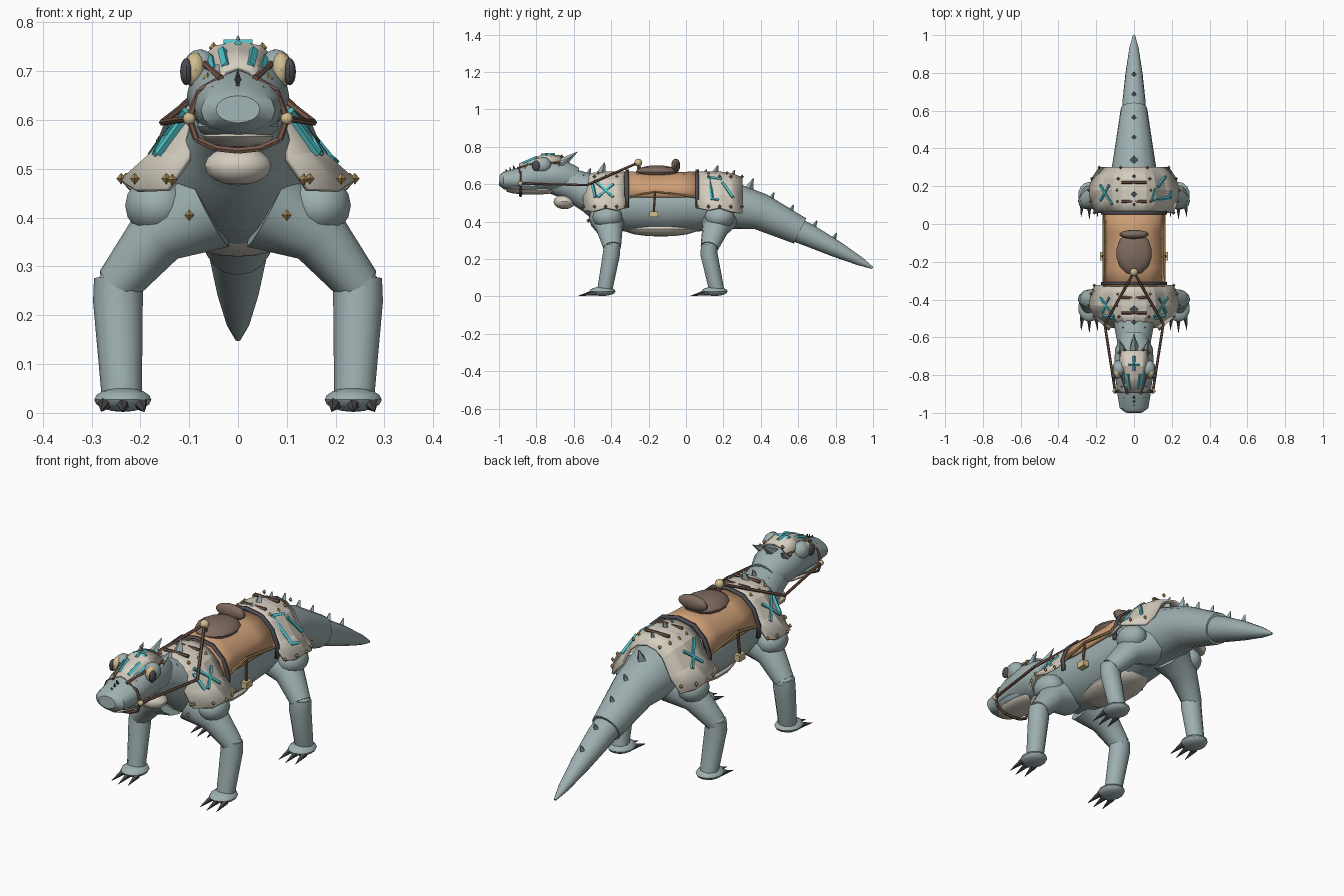
import bpy, bmesh, math
from mathutils import Vector, Matrix

if "Cube" in bpy.data.objects:
    bpy.data.objects.remove(bpy.data.objects["Cube"])


def material(name, r, g, b):
    m = bpy.data.materials.new(name)
    m.use_nodes = True
    m.diffuse_color = (r, g, b, 1)
    m.node_tree.nodes["Principled BSDF"].inputs["Base Color"].default_value = (r, g, b, 1)
    return m


HIDE = material("grey hide", .34, .43, .435)
CREAM = material("cream plate", .66, .61, .52)
TAN = material("tan leather", .61, .34, .18)
BROWN = material("seat brown", .21, .145, .115)
STRAP = material("brown strap", .19, .10, .07)
CYAN = material("cyan rune", .08, .56, .61)
GOLD = material("pale gold", .64, .52, .28)
BRONZE = material("bronze stud", .42, .28, .10)
DARK = material("dark claw", .075, .075, .085)
Y, Z = Vector((0, 1, 0)), Vector((0, 0, 1))


def finish(bm, name, mat, solid=0, angle=35):
    bmesh.ops.recalc_face_normals(bm, faces=bm.faces)
    for f in bm.faces:
        f.smooth = True
    for e in bm.edges:
        e.smooth = e.calc_face_angle(0) < math.radians(angle)
    me = bpy.data.meshes.new(name)
    bm.to_mesh(me)
    bm.free()
    me.materials.append(mat)
    ob = bpy.data.objects.new(name, me)
    bpy.context.collection.objects.link(ob)
    if solid:
        mod = ob.modifiers.new("thickness", "SOLIDIFY")
        mod.thickness, mod.offset = solid, 0


def loft(bm, stations, n=16, ref=Z):
    """Skin of elliptical rings; stations are (x, y, z, side radius, other radius)."""
    pts = [Vector(s[:3]) for s in stations]
    rings = []
    for i, s in enumerate(stations):
        t = (pts[min(i + 1, len(pts) - 1)] - pts[max(i - 1, 0)]).normalized()
        a = t.cross(ref).normalized()
        b = a.cross(t)
        rings.append([bm.verts.new(pts[i] + a * s[3] * math.cos(k * math.tau / n)
                                   + b * s[4] * math.sin(k * math.tau / n)) for k in range(n)])
    for p, q in zip(rings, rings[1:]):
        for k in range(n):
            bm.faces.new((p[k], p[k - 1], q[k - 1], q[k]))
    bm.faces.new(rings[0])
    bm.faces.new(rings[-1])


def rod(bm, p, q, r, r2=None, n=6):
    d = (Vector(q) - Vector(p)).normalized()
    r2 = r if r2 is None else r2
    loft(bm, [(*p, r, r), (*q, r2, r2)], n, Y if abs(d.z) > .8 else Z)


def ball(bm, c, r, u=14, v=8):
    m = Matrix.Translation(c) @ Matrix.Diagonal((*r, 1))
    bmesh.ops.create_uvsphere(bm, u_segments=u, v_segments=v, radius=1, matrix=m)


def arch(bm, rows, half, jag=0):
    """Saddle-shaped sheet; rows are (y, width scale, height shift)."""
    prof = [(-x, z) for x, z in half[:0:-1]] + half
    grid = []
    for i, (y, sx, dz) in enumerate(rows):
        grid.append([bm.verts.new((x * sx, y, z + dz - (jag * (i % 2) if j in (0, len(prof) - 1) else 0)))
                     for j, (x, z) in enumerate(prof)])
    for p, q in zip(grid, grid[1:]):
        for k in range(len(prof) - 1):
            bm.faces.new((p[k], p[k + 1], q[k + 1], q[k]))


# body, neck and first half of the tail
bm = bmesh.new()
loft(bm, [(0, y, z, a, b) for y, z, a, b in (
    (-.72, .62, .07, .07), (-.62, .60, .09, .085), (-.50, .545, .112, .105),
    (-.42, .50, .145, .135), (-.3, .49, .155, .147), (-.1, .485, .155, .15),
    (.1, .49, .15, .14), (.25, .485, .125, .125), (.4, .452, .102, .098), (.61, .35, .07, .075))])
finish(bm, "body", HIDE)
bm = bmesh.new()
loft(bm, [(0, .57, .365, .064, .066), (0, .66, .325, .06, .06), (0, .8, .255, .045, .045),
          (0, .93, .188, .025, .024), (0, .998, .152, .006, .006)])
finish(bm, "tail_tip", HIDE)

# head
bm = bmesh.new()
loft(bm, [(0, y, z, a, b) for y, z, a, b in (
    (-.998, .622, .045, .028), (-.975, .62, .076, .047), (-.9, .622, .088, .063),
    (-.83, .64, .097, .083), (-.75, .65, .105, .092), (-.66, .64, .1, .088), (-.59, .62, .07, .07))])
finish(bm, "head", HIDE)
bm = bmesh.new()
ball(bm, (0, -.84, .587), (.086, .14, .03))
finish(bm, "lower_jaw", HIDE)
bm = bmesh.new()
ball(bm, (0, -.82, .566), (.074, .145, .022))
ball(bm, (0, -.65, .506), (.07, .058, .04))
ball(bm, (0, -.135, .36), (.11, .2, .04))
finish(bm, "throat_and_belly", CREAM)

# eyes
sockets, irises, pupils = bmesh.new(), bmesh.new(), bmesh.new()
for s in (1, -1):
    ball(sockets, (s * .078, -.765, .703), (.036, .045, .042))
    ball(irises, (s * .088, -.785, .703), (.023, .034, .036))
    ball(pupils, (s * .106, -.802, .699), (.013, .022, .028))
finish(sockets, "eye_sockets", HIDE)
finish(irises, "irises", GOLD)
finish(pupils, "pupils", DARK)

# horns and back spikes
bm = bmesh.new()
for s in (1, -1):
    rod(bm, (s * .055, -.69, .69), (s * .075, -.615, .745), .026, .001, 5)
rod(bm, (0, -.68, .70), (0, -.58, .773), .034, .001, 5)
for y, z, h in ((-.53, .62, .065), (-.455, .63, .085), (.09, .635, .045), (.15, .63, .07),
                (.24, .605, .07), (.34, .57, .06), (.45, .50, .055), (.555, .445, .045),
                (.68, .365, .04), (.785, .30, .04)):
    rod(bm, (0, y - .012, z - .02), (0, y + .02, z + h), h * .4 + .008, .003, 4)
finish(bm, "horns_and_back_spikes", HIDE)

# legs, feet and claws
for s, side in ((1, "left"), (-1, "right")):
    for end, hip, knee, ankle in (("front", -.42, -.395, -.435), ("hind", .18, .125, .165)):
        bm = bmesh.new()
        ball(bm, (s * .165, hip, .425), (.068, .08, .062))
        loft(bm, [(s * .06, hip, .42, .09, .1), (s * .165, hip * .6 + knee * .4, .365, .064, .072),
                  (s * .247, knee, .262, .046, .048)], 12, Y)
        finish(bm, end + "_upper_leg_" + side, HIDE)
        bm = bmesh.new()
        ball(bm, (s * .245, knee, .262), (.047, .046, .035))
        loft(bm, [(s * .245, knee, .275, .05, .044), (s * .246, knee - .003, .23, .051, .046),
                  (s * .238, ankle, .03, .041, .04)], 12, Y)
        finish(bm, end + "_lower_leg_" + side, HIDE)
        bm = bmesh.new()
        ball(bm, (s * .236, ankle - .012, .027), (.06, .07, .025))
        finish(bm, end + "_foot_" + side, HIDE)
        bm = bmesh.new()
        for k in (-1, 0, 1):
            x, y = s * .236 + k * .036, ankle - .06 + abs(k) * .012
            rod(bm, (x, y, .02), (x + k * .008, y - .08, .003), .015, .001, 5)
        finish(bm, end + "_claws_" + side, DARK)

# armour over shoulders and hips
HALF = [(0, .662), (.065, .65), (.112, .62), (.165, .538), (.237, .474)]
FRONT = [(-.548, .6, -.016), (-.49, .88, -.006), (-.43, 1, 0), (-.37, .95, 0), (-.325, .87, 0)]
REAR = [(.06, .87, 0), (.12, .96, 0), (.18, 1, 0), (.24, .93, -.008), (.30, .76, -.03)]
for name, rows in (("shoulder_armour", FRONT), ("hip_armour", REAR)):
    bm = bmesh.new()
    arch(bm, rows, HALF, .012)
    finish(bm, name, CREAM, .012, 5)
bm = bmesh.new()
arch(bm, [(-.89, .55, -.05), (-.82, .75, -.02), (-.75, 1, 0), (-.67, .9, -.008)],
     [(0, .757), (.045, .748), (.075, .722)])
finish(bm, "head_plate", CREAM, .01, 5)


def on_armour(rows, y, z, s):
    sx = next((a[1] + (b[1] - a[1]) * (y - a[0]) / (b[0] - a[0])
               for a, b in zip(rows, rows[1:]) if a[0] <= y <= b[0]), .8)
    x = next((p[0] + (q[0] - p[0]) * (p[1] - z) / (p[1] - q[1])
              for p, q in zip(HALF, HALF[1:]) if q[1] <= z <= p[1]), .11)
    return (s * (x * sx + .009), y, z)


# glowing runes
bm = bmesh.new()
CROSS = [(-.07, .62, .03, .53), (.03, .60, -.05, .53)]
CORNER = [(-.05, .635, -.035, .52), (-.05, .635, .015, .625), (.02, .61, .075, .53), (-.04, .52, 0, .515)]
for rows, mid, s, bars in ((FRONT, -.42, 1, CROSS), (FRONT, -.42, -1, CROSS),
                           (REAR, .175, 1, CORNER), (REAR, .175, -1, CROSS)):
    for y1, z1, y2, z2 in bars:
        rod(bm, on_armour(rows, mid + y1, z1, s), on_armour(rows, mid + y2, z2, s), .009, n=4)
for s in (1, -1):
    rod(bm, on_armour(FRONT, -.5, .60, s), on_armour(FRONT, -.485, .53, s), .009, n=4)
    rod(bm, (s * .024, -.87, .71), (s * .032, -.795, .743), .01, n=4)
    rod(bm, (s * .05, -.845, .704), (s * .055, -.785, .728), .008, n=4)
rod(bm, (0, -.775, .757), (0, -.70, .758), .008, n=4)
rod(bm, (-.03, -.745, .757), (.03, -.745, .757), .008, n=4)
finish(bm, "runes", CYAN)

# saddle
bm = bmesh.new()
arch(bm, [(-.33, 1, .005), (-.23, .97, 0), (-.135, .97, 0), (-.04, .97, 0), (.06, 1, .005)],
     [(0, .657), (.08, .643), (.132, .598), (.157, .53)])
finish(bm, "saddle_cloth", TAN, .014)
bm = bmesh.new()
ball(bm, (0, -.155, .665), (.095, .115, .036))
ball(bm, (0, -.055, .70), (.078, .024, .036))
finish(bm, "saddle_seat", BROWN)

# girth straps, lacing, reins and bridle
bm = bmesh.new()
for y in (-.315, .06):
    arch(bm, [(y - .009, 1, 0), (y + .009, 1, 0)],
         [(0, .672), (.085, .656), (.14, .605), (.168, .535), (.166, .475)])
finish(bm, "girth_straps", DARK, .012)
bm = bmesh.new()
for y in (-.47, -.39, .12, .22):
    rod(bm, (-.065, y, .66), (.065, y, .66), .008)
for s in (1, -1):
    for path in ([(0, -.255, .715), (s * .155, -.53, .595), (s * .1, -.885, .603)],
                 [(s * .1, -.885, .603), (s * .085, -.885, .56), (s * .045, -.885, .542), (0, -.885, .537)],
                 [(s * .1, -.885, .603), (s * .078, -.885, .66), (s * .035, -.89, .685)],
                 [(s * .035, -.9, .685), (s * .068, -.8, .715), (s * .07, -.67, .715)],
                 [(s * .161, -.165, .56), (s * .166, -.172, .455)]):
        for p, q in zip(path, path[1:]):
            rod(bm, p, q, .007)
rod(bm, (0, -.245, .65), (0, -.255, .71), .012)
finish(bm, "reins_and_straps", STRAP)

# gold fittings, saddle trim and studs
gold, bronze = bmesh.new(), bmesh.new()
ball(gold, (0, -.255, .715), (.021, .021, .021))
for s in (1, -1):
    ball(gold, (s * .1, -.885, .603), (.013, .013, .013))
    bmesh.ops.create_cube(gold, size=1, matrix=Matrix.Translation((s * .166, -.172, .44))
                          @ Matrix.Diagonal((.03, .045, .03, 1)))
    for p, q in (((-.31, .53), (-.165, .56)), ((-.165, .56), (.055, .53))):
        rod(bronze, (s * .16, *p), (s * .16, *q), .007)
    studs = [on_armour(rows, y, z, s) for rows in (FRONT, REAR)
             for y, _, _ in rows for z in (.48, .64)]
    studs += [(s * .062, -.86, .685), (s * .052, -.92, .658), (s * .08, -.68, .715),
              (s * .05, -.665, .748), (s * .1, -.522, .405), (s * .135, -.555, .478)]
    for c in studs:
        ball(bronze, c, (.01, .01, .012), 4, 2)
finish(gold, "gold_fittings", GOLD)
finish(bronze, "studs_and_trim", BRONZE)

# nose spikes
bm = bmesh.new()
rod(bm, (0, -.91, .665), (0, -.925, .70), .012, .002, 5)
for y, z in ((-.935, .68), (-.955, .668)):
    rod(bm, (0, y, z - .02), (0, y - .008, z + .012), .009, .002, 5)
finish(bm, "nose_spikes", DARK)
